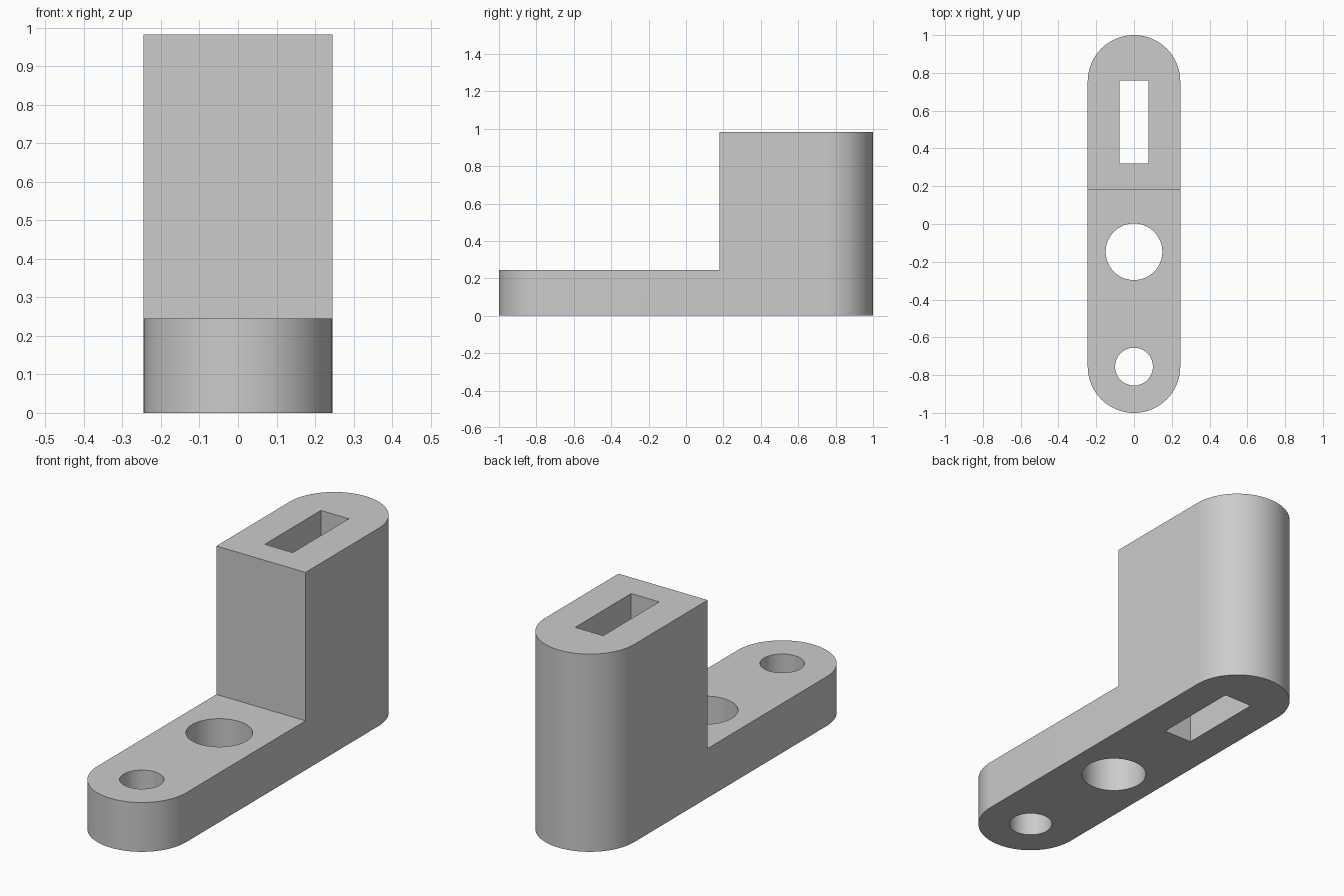
import bpy
import bmesh
from math import pi, sin, cos, radians

cube = bpy.data.objects.get("Cube")
if cube:
    bpy.data.objects.remove(cube, do_unlink=True)

RADIUS, HALF = 0.245, 1.0
TOP, BASE_TOP, STEP_Y = 0.982, 0.245, 0.18

grey = bpy.data.materials.new("light grey")
grey.use_nodes = True
colour = (0.6, 0.6, 0.6, 1)
grey.diffuse_color = colour
grey.node_tree.nodes["Principled BSDF"].inputs["Base Color"].default_value = colour


def arc(cy, r, start, sweep, steps):
    return [(r * cos(start + sweep * i / steps), cy + r * sin(start + sweep * i / steps))
            for i in range(steps + 1)]


def rectangle(half_x, y0, y1):
    return [(-half_x, y0), (half_x, y0), (half_x, y1), (-half_x, y1)]


def prism(name, outline, z0, z1):
    """Extrude a counter-clockwise outline upwards."""
    bm = bmesh.new()
    face = bm.faces.new([bm.verts.new((x, y, z0)) for x, y in outline])
    new = bmesh.ops.extrude_face_region(bm, geom=[face])["geom"]
    for v in new:
        if isinstance(v, bmesh.types.BMVert):
            v.co.z = z1
    bmesh.ops.recalc_face_normals(bm, faces=bm.faces)
    mesh = bpy.data.meshes.new(name)
    bm.to_mesh(mesh)
    bm.free()
    obj = bpy.data.objects.new(name, mesh)
    bpy.context.collection.objects.link(obj)
    mesh.materials.append(grey)
    return obj


# Round-ended block
end = HALF - RADIUS
body = prism("stepped_bracket",
             arc(end, RADIUS, 0, pi, 48) + arc(-end, RADIUS, pi, pi, 48), 0, TOP)

# Step, two round holes and the rectangular slot
cutters = [
    prism("step_cutter", rectangle(0.5, -1.5, STEP_Y), BASE_TOP, 1.5),
    prism("large_hole_cutter", arc(-0.147, 0.15, 0, 2 * pi, 64)[:-1], -0.1, 0.5),
    prism("small_hole_cutter", arc(-end, 0.1, 0, 2 * pi, 64)[:-1], -0.1, 0.5),
    prism("slot_cutter", rectangle(0.077, 0.32, 0.76), -0.1, 1.2),
]
bpy.ops.object.select_all(action="DESELECT")
body.select_set(True)
bpy.context.view_layer.objects.active = body
for cutter in cutters:
    cutter.hide_render = True
    mod = body.modifiers.new(cutter.name, "BOOLEAN")
    mod.operation = "DIFFERENCE"
    mod.solver = "EXACT"
    mod.object = cutter
    bpy.ops.object.modifier_apply(modifier=mod.name)
    bpy.data.objects.remove(cutter, do_unlink=True)

bpy.ops.object.shade_smooth_by_angle(angle=radians(30))
